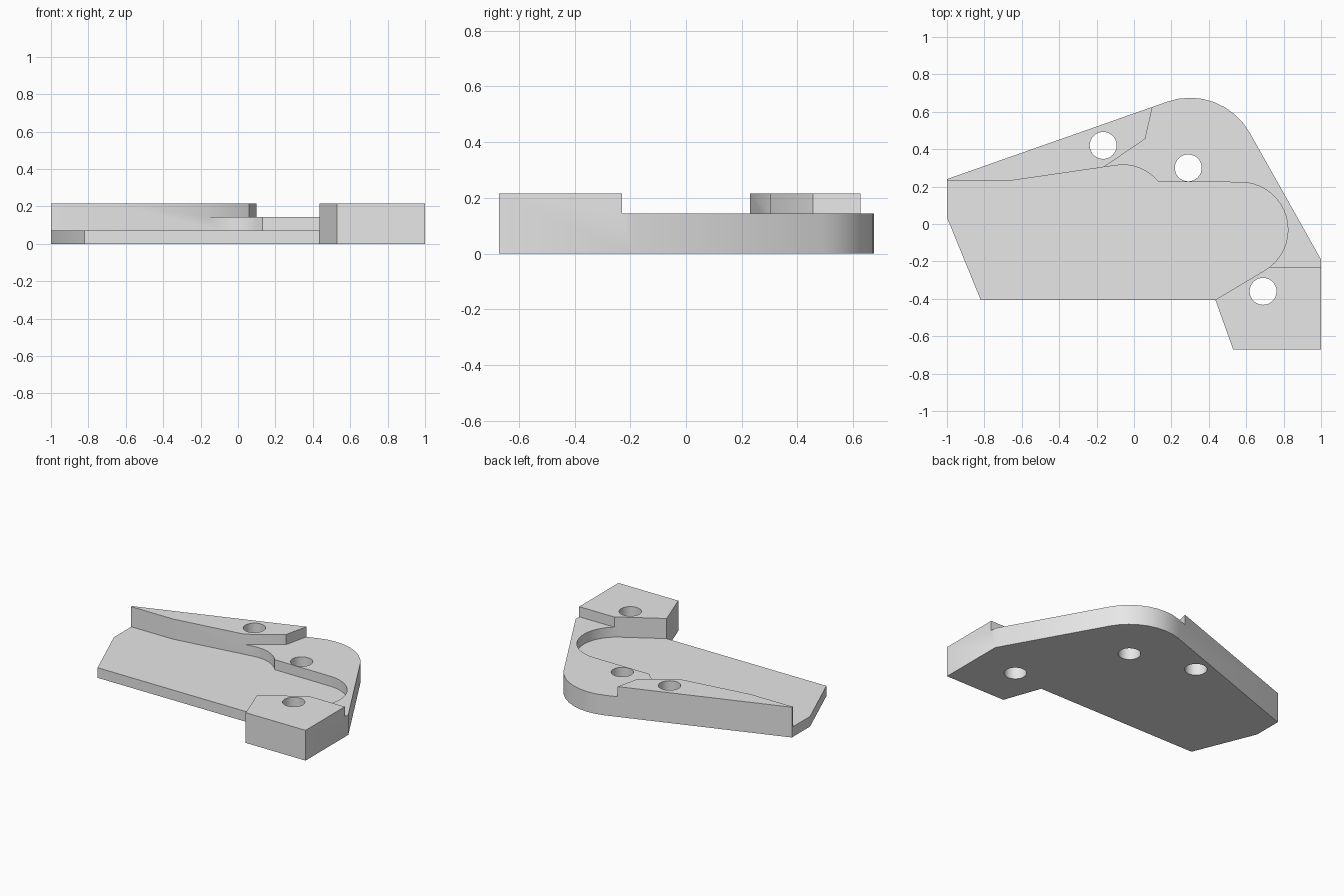
import bpy, bmesh
from math import cos, sin, radians

default = bpy.data.objects.get("Cube")
if default:
    bpy.data.objects.remove(default, do_unlink=True)

FLOOR, SHELF, TOP = 0.072, 0.143, 0.215

grey = bpy.data.materials.new("light_grey")
grey.use_nodes = True
grey.diffuse_color = (0.8, 0.8, 0.8, 1)
grey.node_tree.nodes["Principled BSDF"].inputs["Base Color"].default_value = (0.8, 0.8, 0.8, 1)


def arc(cx, cy, r, start, end, steps):
    """Points along a circular arc, angles in degrees."""
    angles = [radians(start + (end - start) * i / steps) for i in range(steps + 1)]
    return [(cx + r * cos(a), cy + r * sin(a)) for a in angles]


def prism(name, outline, z0, z1):
    """Extrude a flat outline between two heights."""
    bm = bmesh.new()
    face = bm.faces.new([bm.verts.new((x, y, z0)) for x, y in outline])
    grown = bmesh.ops.extrude_face_region(bm, geom=[face])["geom"]
    verts = [g for g in grown if isinstance(g, bmesh.types.BMVert)]
    bmesh.ops.translate(bm, verts=verts, vec=(0, 0, z1 - z0))
    bmesh.ops.recalc_face_normals(bm, faces=bm.faces)
    mesh = bpy.data.meshes.new(name)
    bm.to_mesh(mesh)
    bm.free()
    mesh.materials.append(grey)
    obj = bpy.data.objects.new(name, mesh)
    bpy.context.collection.objects.link(obj)
    return obj


def cut(target, cutter):
    """Subtract the cutter and throw it away."""
    cutter.hide_render = True
    bpy.context.view_layer.objects.active = target
    mod = target.modifiers.new("cut", "BOOLEAN")
    mod.operation = "DIFFERENCE"
    mod.solver = "EXACT"
    mod.object = cutter
    bpy.ops.object.modifier_apply(modifier=mod.name)
    bpy.data.objects.remove(cutter, do_unlink=True)


# Full-height plate with one rounded corner
plate = prism("bracket_plate", [
    (-1, 0.035), (-0.82, -0.405), (0.435, -0.405), (0.53, -0.67), (1, -0.67), (1, -0.19),
    *arc(0.3, 0.31, 0.365, 29.6, 109.5, 8), (-1, 0.24)], 0, TOP)

# Deep pocket with a curved end
cut(plate, prism("pocket_cutter", [
    (-1.2, 0.23), (-0.67, 0.23), *arc(-0.06, 0.07, 0.246, 98.4, 39, 8),
    *arc(0.57, -0.03, 0.253, 90, -59, 18), (0.435, -0.405), (0.271, -0.505),
    (-1.2, -0.505)], FLOOR, 0.4))

# Shelf between the two raised pads
cut(plate, prism("shelf_cutter", [
    (-0.226, 0.26), (0.06, 0.455), (0.1, 0.63), (0.146, 0.83), (1.2, 0.83),
    (1.2, -0.23), (0.6, -0.23), (0.6, -0.1)], SHELF, 0.45))

# Screw holes
for x, y in [(-0.165, 0.42), (0.29, 0.3), (0.69, -0.36)]:
    cut(plate, prism("hole_cutter", arc(x, y, 0.072, 0, 348.75, 31), -0.1, 0.5))

bpy.ops.object.select_all(action="DESELECT")
plate.select_set(True)
bpy.context.view_layer.objects.active = plate
bpy.ops.object.shade_smooth_by_angle(angle=radians(30))
